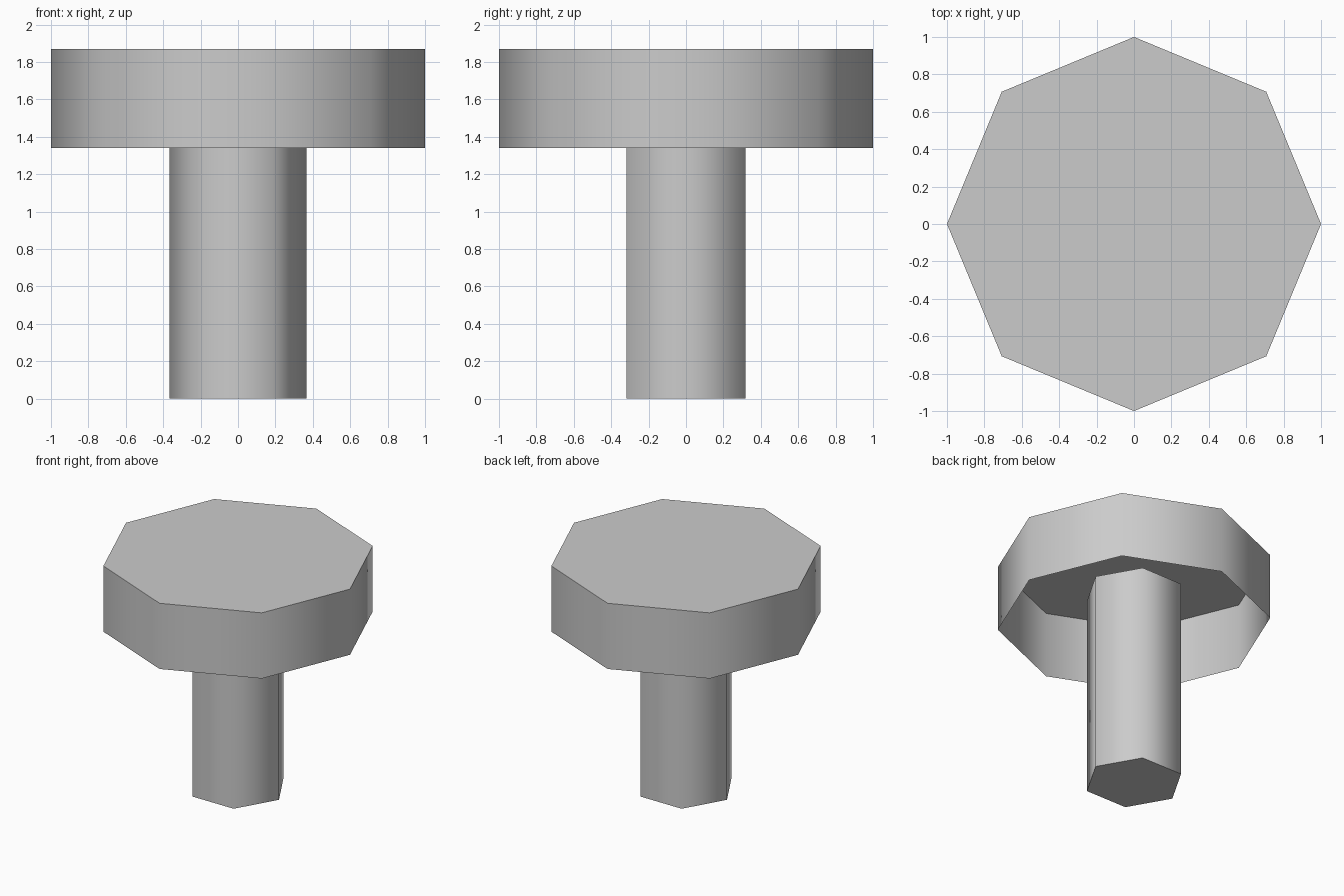
import bpy, bmesh, math

if "Cube" in bpy.data.objects:
    bpy.data.objects.remove(bpy.data.objects["Cube"])

grey = bpy.data.materials.new("light_grey")
grey.diffuse_color = (0.6, 0.6, 0.6, 1)
grey.use_nodes = True
grey.node_tree.nodes["Principled BSDF"].inputs["Base Color"].default_value = grey.diffuse_color


def prism(name, sides, radius, z0, z1, open_bottom=False):
    """Upright prism with a corner on +x, smooth round the sides."""
    bm = bmesh.new()
    angles = [2 * math.pi * i / sides for i in range(sides)]
    low, high = [[bm.verts.new((radius * math.cos(a), radius * math.sin(a), z))
                  for a in angles] for z in (z0, z1)]
    for i in range(sides):
        j = (i + 1) % sides
        bm.faces.new((low[i], low[j], high[j], high[i]))
    bm.faces.new(high)
    if not open_bottom:
        bm.faces.new(low[::-1])
    mesh = bpy.data.meshes.new(name)
    bm.to_mesh(mesh)
    bm.free()
    mesh.materials.append(grey)
    obj = bpy.data.objects.new(name, mesh)
    bpy.context.collection.objects.link(obj)
    bpy.ops.object.select_all(action='DESELECT')
    obj.select_set(True)
    bpy.context.view_layer.objects.active = obj
    bpy.ops.object.shade_smooth_by_angle(angle=math.radians(70))
    return obj


# Hexagonal stem, ending halfway up inside the hollow cap
prism("stem", 6, 0.366, 0.0, 1.605)
# Octagonal cap, a thin shell open underneath
prism("cap", 8, 1.0, 1.34, 1.87, open_bottom=True)
